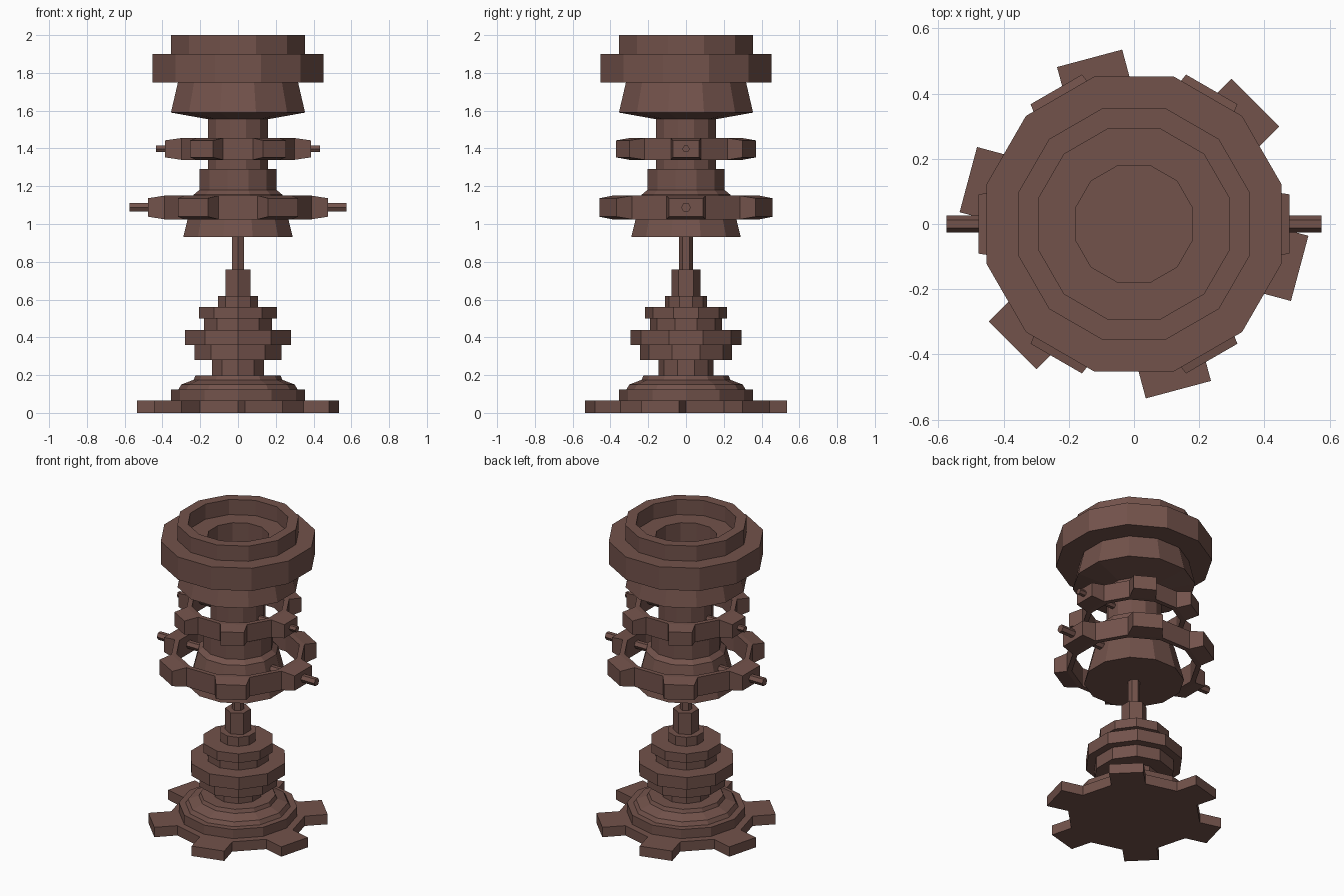
import bpy, bmesh, math
from mathutils import Vector

if "Cube" in bpy.data.objects:
    bpy.data.objects.remove(bpy.data.objects["Cube"])

mat = bpy.data.materials.new("brown_metal")
mat.diffuse_color = (0.17, 0.085, 0.07, 1)
mat.use_nodes = True
mat.node_tree.nodes["Principled BSDF"].inputs["Base Color"].default_value = mat.diffuse_color


def finish(bm, name):
    bmesh.ops.recalc_face_normals(bm, faces=bm.faces[:])
    me = bpy.data.meshes.new(name)
    bm.to_mesh(me)
    bm.free()
    me.materials.append(mat)
    ob = bpy.data.objects.new(name, me)
    bpy.context.collection.objects.link(ob)
    return ob


def lathe(name, profile, sides, turn=0.0, closed=False):
    """Flat-sided turned part; profile is (radius, z), ends capped unless closed."""
    bm = bmesh.new()
    rings = []
    for r, z in profile:
        angles = [math.radians(turn + 90 + 360 * i / sides) for i in range(sides)]
        rings.append([bm.verts.new((r * math.cos(a), r * math.sin(a), z)) for a in angles])
    pairs = list(zip(rings, rings[1:]))
    if closed:
        pairs.append((rings[-1], rings[0]))
    for a, b in pairs:
        for i in range(sides):
            j = (i + 1) % sides
            bm.faces.new((a[i], a[j], b[j], b[i]))
    if not closed:
        bm.faces.new(rings[0])
        bm.faces.new(rings[-1])
    return finish(bm, name)


def add_teeth(ob, phase, length, width=1.0, height=1.0):
    """Extrude every other outward side face, six teeth in all."""
    bm = bmesh.new()
    bm.from_mesh(ob.data)
    bm.normal_update()
    for f in bm.faces[:]:
        c = f.calc_center_median()
        n = f.normal.copy()
        if abs(n.z) > 0.5 or n.dot(Vector((c.x, c.y, 0))) <= 0:
            continue
        off = (math.degrees(math.atan2(c.y, c.x)) - phase) % 60
        if min(off, 60 - off) > 5:
            continue
        new = bmesh.ops.extrude_discrete_faces(bm, faces=[f])["faces"][0]
        for v in new.verts:
            d = v.co - c
            up = Vector((0, 0, d.z))
            v.co = c + n * length + (d - up) * width + up * height
    bm.to_mesh(ob.data)
    bm.free()


FLAT = 1 / math.cos(math.radians(15))   # across-flats to corner radius, 12 sides

# Toothed foot
foot = lathe("toothed_foot", [(0.40, 0), (0.40, 0.065)], 12)
add_teeth(foot, 45, 0.14)
lathe("foot_plate", [(0.355, 0.06), (0.355, 0.125), (0.315, 0.125), (0.30, 0.15),
                     (0.235, 0.175), (0.225, 0.198)], 12)

# Stepped lower column
steps = [(0.145, 0.19, 0.285), (0.243, 0.28, 0.36), (0.295, 0.36, 0.44), (0.19, 0.44, 0.50),
         (0.217, 0.50, 0.56), (0.111, 0.56, 0.62)]
prof = [p for r, z0, z1 in steps for p in ((r, z0), (r, z1))]
lathe("stepped_column", prof, 10)
lathe("spindle_collar", [(0.077, 0.61), (0.077, 0.76)], 6)
lathe("spindle", [(0.037, 0.75), (0.037, 0.95)], 6)

# Upper body: skirt, neck and hollow head
body = [(0.29, 0.93), (0.235, 1.155), (0.205, 1.18), (0.205, 1.29), (0.16, 1.29), (0.16, 1.56)]
lathe("skirt_and_neck", [(r * FLAT, z) for r, z in body], 12, 15)
head = [(0.16, 1.555), (0.355, 1.59), (0.318, 1.75), (0.453, 1.75), (0.453, 1.90), (0.356, 1.90),
        (0.356, 2.0), (0.293, 2.0), (0.293, 1.90), (0.18, 1.90), (0.18, 1.74)]
lathe("cup_head", [(r * FLAT, z) for r, z in head], 12, 15)

# Two toothed rings, each carried on a cross rod
for name, ri, ro, z0, z1, rod_r, rod_x in (
        ("lower", 0.36, 0.39, 1.025, 1.15, 0.026, 0.575),
        ("upper", 0.27, 0.30, 1.34, 1.455, 0.02, 0.433)):
    prof = [(ri * FLAT, z0), (ro * FLAT, z0), (ro * FLAT, z1), (ri * FLAT, z1)]
    ring = lathe(name + "_toothed_ring", prof, 12, 15, closed=True)
    add_teeth(ring, 0, 0.087, 0.87, 0.78)
    rod = lathe(name + "_cross_rod", [(rod_r, -rod_x), (rod_r, rod_x)], 6)
    rod.rotation_euler = (0, math.pi / 2, 0)
    rod.location.z = (z0 + z1) / 2
